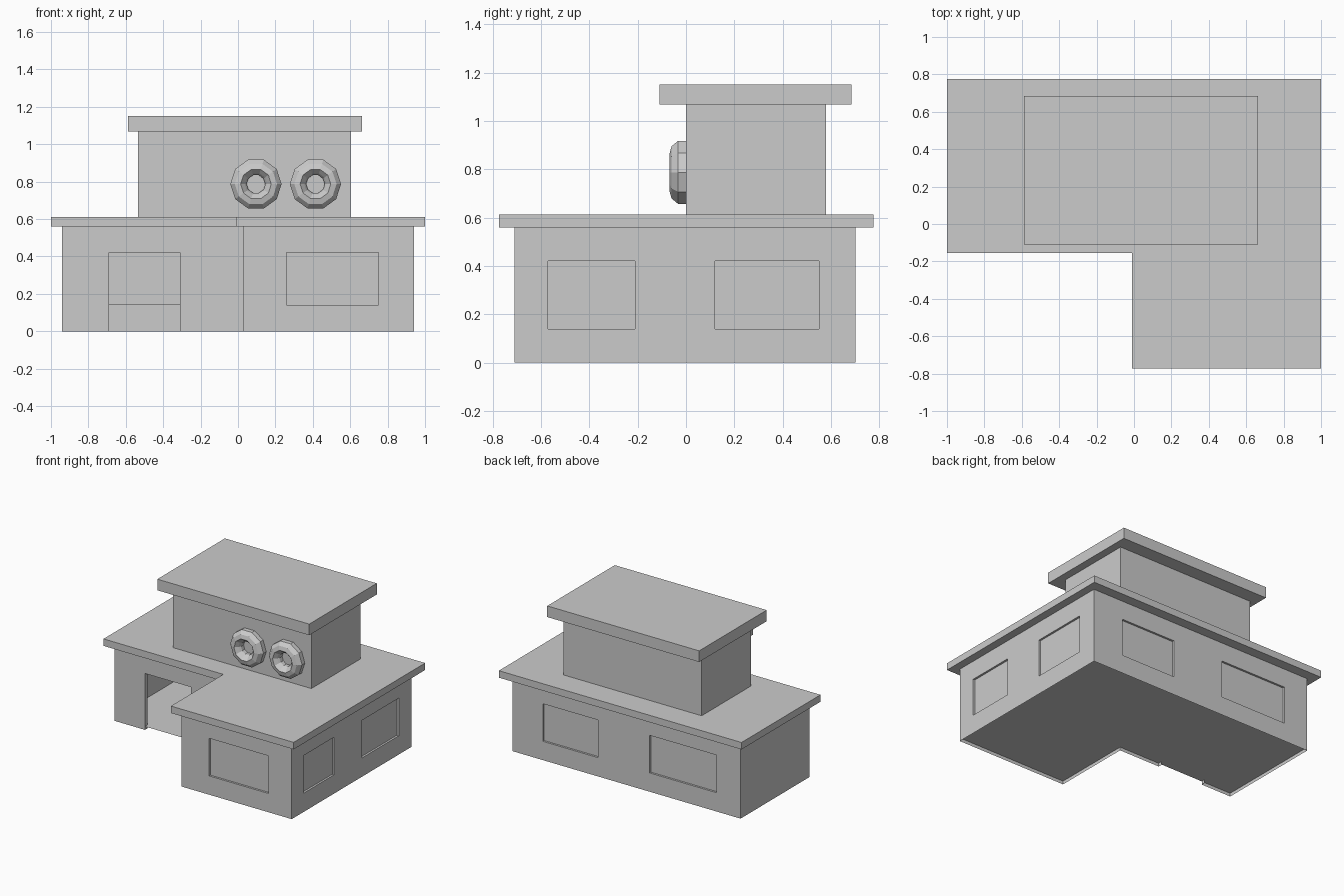
import bpy, bmesh, math
from mathutils import Vector

if "Cube" in bpy.data.objects:
    bpy.data.objects.remove(bpy.data.objects["Cube"])


def finish(name, bm):
    bmesh.ops.remove_doubles(bm, verts=bm.verts, dist=1e-5)
    me = bpy.data.meshes.new(name)
    bm.to_mesh(me)
    bm.free()
    ob = bpy.data.objects.new(name, me)
    bpy.context.collection.objects.link(ob)
    return ob


def prism(name, outline, z0, z1):
    """Closed slab from a counter-clockwise outline."""
    bm = bmesh.new()
    low = [bm.verts.new((x, y, z0)) for x, y in outline]
    high = [bm.verts.new((x, y, z1)) for x, y in outline]
    bm.faces.new(low[::-1])
    bm.faces.new(high)
    n = len(outline)
    for i in range(n):
        j = (i + 1) % n
        bm.faces.new((low[i], low[j], high[j], high[i]))
    return finish(name, bm)


def rect(x0, x1, y0, y1):
    return [(x0, y0), (x1, y0), (x1, y1), (x0, y1)]


def ell(x0, x1, y0, y1, nx, ny):
    """L-shaped outline with the front left corner cut away."""
    return [(x0, ny), (nx, ny), (nx, y0), (x1, y0), (x1, y1), (x0, y1)]


SILL, HEAD, WALL_H, FLOOR_Z = 0.14, 0.42, 0.56, 0.025
WINDOW_DEPTH, DOOR_DEPTH = 0.015, 0.03


def wall(bm, a, b, openings=()):
    """Wall sheet from a to b; openings are (start, end, kind) along the wall."""
    a, b = Vector((*a, 0)), Vector((*b, 0))
    along = (b - a).normalized()
    inward = Vector((-along.y, along.x, 0))

    def quad(*pts):
        bm.faces.new([bm.verts.new(a + along * u + Vector((0, 0, z)) + inward * d)
                      for u, z, d in pts])

    def panel(u0, u1, z0, z1, d=0):
        quad((u0, z0, d), (u1, z0, d), (u1, z1, d), (u0, z1, d))

    u = 0
    for s, e, kind in openings:
        panel(u, s, 0, WALL_H)
        panel(s, e, HEAD, WALL_H)
        is_door = kind == "door"
        z0, d = (0, DOOR_DEPTH) if is_door else (SILL, WINDOW_DEPTH)
        quad((s, z0, 0), (s, HEAD, 0), (s, HEAD, d), (s, z0, d))
        quad((e, HEAD, 0), (e, z0, 0), (e, z0, d), (e, HEAD, d))
        quad((s, HEAD, 0), (e, HEAD, 0), (e, HEAD, d), (s, HEAD, d))
        if not is_door:
            panel(s, e, 0, SILL)
            quad((e, z0, 0), (s, z0, 0), (s, z0, d), (e, z0, d))
            panel(s, e, SILL, HEAD, d)
        u = e
    panel(u, (b - a).length, 0, WALL_H)


# Ground floor walls with recessed windows and an open doorway
plan = ell(-0.94, 0.94, -0.71, 0.70, 0.03, -0.11)
openings = {
    0: [(0.25, 0.63, "door")],
    2: [(0.23, 0.72, "window")],
    3: [(0.14, 0.50, "window"), (0.83, 1.26, "window")],
    4: [(0.25, 0.705, "window"), (1.13, 1.68, "window")],
}
bm = bmesh.new()
for i, p in enumerate(plan):
    wall(bm, p, plan[(i + 1) % 6], openings.get(i, ()))
finish("ground_floor_walls", bm)

# Raised floor sheet
bm = bmesh.new()
bm.faces.new([bm.verts.new((x, y, FLOOR_Z)) for x, y in plan])
finish("floor", bm)

# Roof slabs and upper storey
prism("lower_roof", ell(-1, 1, -0.773, 0.775, -0.012, -0.155), 0.56, 0.612)
prism("upper_storey", rect(-0.535, 0.605, 0, 0.58), 0.612, 1.067)
prism("upper_roof", rect(-0.588, 0.664, -0.11, 0.685), 1.067, 1.15)


def ring(name, cx, cz, sides=10):
    """Ten-sided lathed ring mounted on the upper front wall."""
    profile = [(0.137, 0), (0.137, -0.033), (0.113, -0.06), (0.082, -0.068),
               (0.06, -0.045), (0.05, -0.03), (0.05, 0)]
    bm = bmesh.new()
    loops = []
    for k in range(sides):
        t = 2 * math.pi * k / sides
        loops.append([bm.verts.new((cx + r * math.cos(t), y, cz + r * math.sin(t)))
                      for r, y in profile])
    for k in range(sides):
        p, q = loops[k], loops[(k + 1) % sides]
        for i in range(len(profile) - 1):
            bm.faces.new((p[i], p[i + 1], q[i + 1], q[i]))
    bmesh.ops.recalc_face_normals(bm, faces=bm.faces)
    # keep the front rim facing outward
    front = min(bm.faces, key=lambda f: f.calc_center_median().y)
    if front.normal.y > 0:
        bmesh.ops.reverse_faces(bm, faces=bm.faces)
    return finish(name, bm)


# Pair of front rings
for side, x in (("left", 0.096), ("right", 0.414)):
    ring(side + "_ring", x, 0.787)
